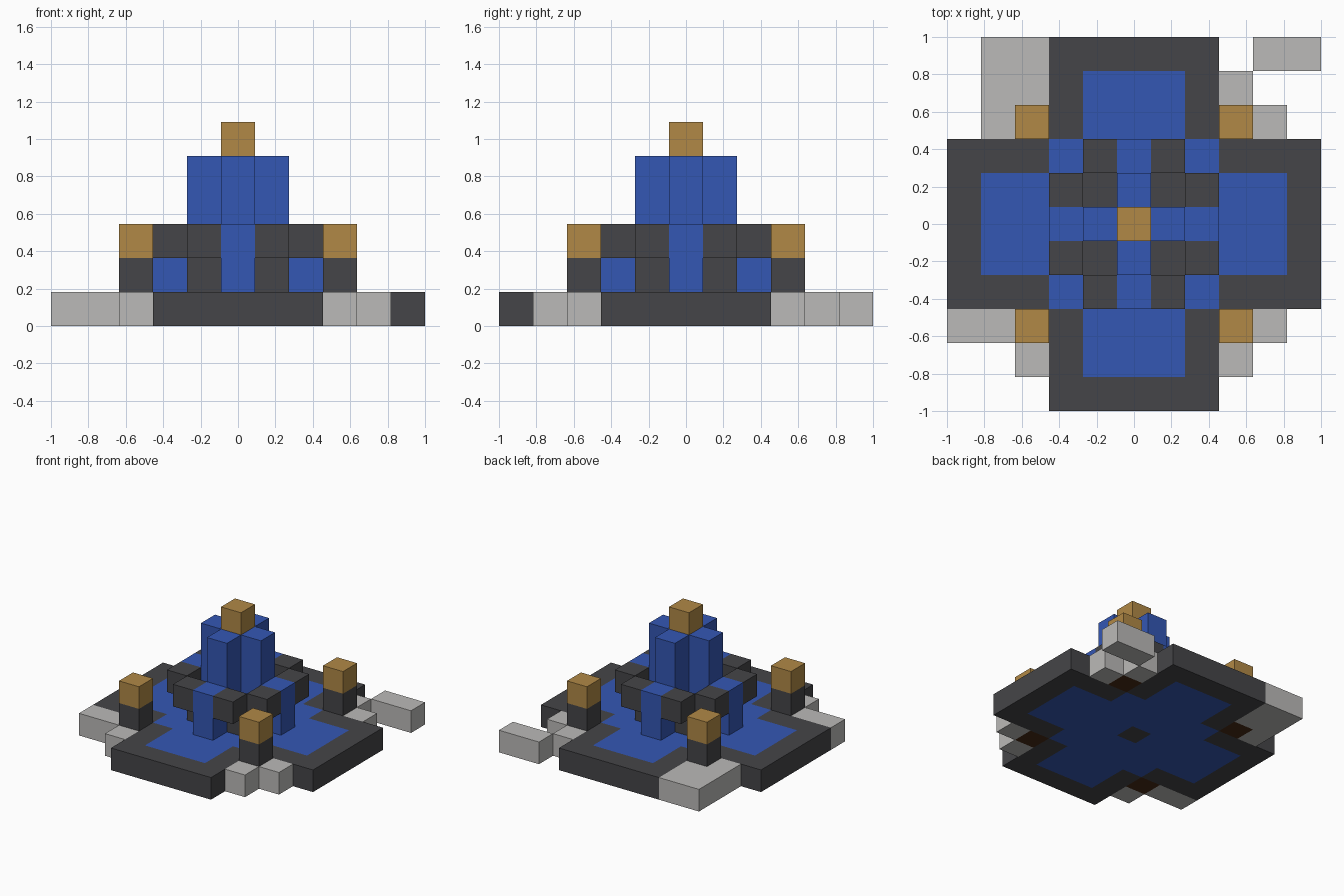
import bpy, bmesh
from mathutils import Vector

U = 2 / 11  # one block; the plan is eleven blocks wide

cube = bpy.data.objects.get("Cube")
if cube:
    bpy.data.objects.remove(cube, do_unlink=True)


def material(name, srgb):
    lin = [((c / 255 + 0.055) / 1.055) ** 2.4 for c in srgb]
    m = bpy.data.materials.new(name)
    m.use_nodes = True
    m.diffuse_color = (*lin, 1)
    m.node_tree.nodes["Principled BSDF"].inputs["Base Color"].default_value = (*lin, 1)
    return m


STONE = material("dark stone", (69, 69, 72))
WATER = material("blue water", (52, 87, 180))
GOLD = material("gold", (177, 137, 70))
PAVING = material("pale grey paving", (187, 186, 184))
SOIL = material("dark brown", (72, 42, 22))


def block(x, y, z, w=1, d=1, h=1):
    """Cells of a box starting at the given cell."""
    return {(x + i, y + j, z + k) for i in range(w) for j in range(d) for k in range(h)}


def four(cells):
    """Repeat cells by quarter turns about the middle."""
    out = set()
    for _ in range(4):
        out |= cells
        cells = {(-y, x, z) for x, y, z in cells}
    return out


def part(name, cells, mat):
    """Outer skin of a group of cells as one clean mesh."""
    bm = bmesh.new()
    for c in cells:
        for axis in range(3):
            for s in (-1, 1):
                n = list(c)
                n[axis] += s
                if tuple(n) in cells:
                    continue
                mid = Vector((c[0], c[1], c[2] + 0.5))
                a, b, e = Vector(), Vector(), Vector()
                a[axis] = s / 2
                b[(axis + 1) % 3] = 0.5
                e[(axis + 2) % 3] = s / 2
                bm.faces.new([bm.verts.new((mid + a + p) * U)
                              for p in (-b - e, b - e, b + e, e - b)])
    bmesh.ops.remove_doubles(bm, verts=bm.verts, dist=0.001)
    bmesh.ops.dissolve_limit(bm, angle_limit=0.01, verts=bm.verts, edges=bm.edges)
    me = bpy.data.meshes.new(name)
    bm.to_mesh(me)
    bm.free()
    me.materials.append(mat)
    ob = bpy.data.objects.new(name, me)
    bpy.context.collection.objects.link(ob)


# Cross-shaped basin with water set flush inside its rim
cross = block(-5, -2, 0, 11, 5) | block(-2, -5, 0, 5, 11)
pool = block(-4, -1, 0, 9, 3) | block(-1, -4, 0, 3, 9) | four(block(2, 2, 0))
pool -= block(0, 0, 0)
part("basin", cross - pool, STONE)
part("pool", pool, WATER)

# Corner lamps on posts
part("lamp_footing", four(block(3, 3, 0)), SOIL)
part("lamp_post", four(block(3, 3, 1)), STONE)
part("lamp", four(block(3, 3, 2)), GOLD)

# Fountain: corner piers, overhanging ledges, falling streams and jets
part("fountain_pier", four(block(1, 1, 1)), STONE)
part("fountain_ledge", four(block(1, 2, 2) | block(-1, 2, 2)), STONE)
part("falling_stream", four(block(0, 2, 1, h=2)), WATER)
part("water_jet", four(block(0, 1, 1, h=4)), WATER)
part("fountain_core", block(0, 0, 1, h=4), STONE)
part("finial", block(0, 0, 5), GOLD)

# Broken paving around the corners
part("paving_back_right", block(-4, 3, 0, 2, 3) - block(-3, 3, 0), PAVING)
part("paving_back_left", block(3, 4, 0) | block(4, 3, 0), PAVING)
part("paving_slab_loose", block(4, 5, 0, 2, 1), PAVING)
part("paving_front_right", block(-5, -3, 0, 2, 1) | block(-3, -4, 0), PAVING)
part("paving_front_left", block(4, -3, 0) | block(3, -4, 0), PAVING)
